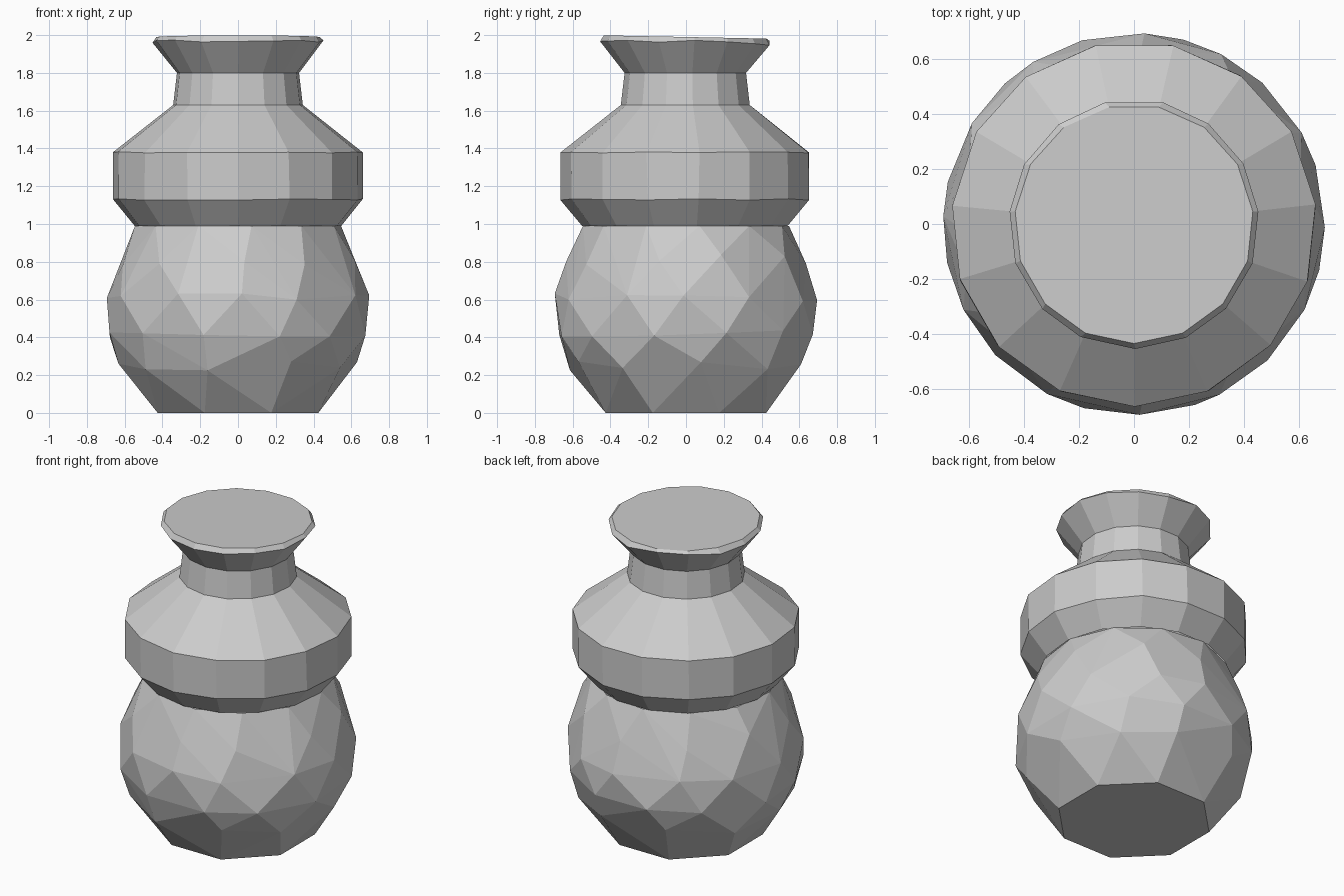
import bpy, bmesh, math, random

random.seed(4)
cube = bpy.data.objects.get("Cube")
if cube:
    bpy.data.objects.remove(cube)

stone = bpy.data.materials.new("plain_grey")
stone.use_nodes = True
GREY = (0.6, 0.6, 0.6, 1)
stone.diffuse_color = GREY
stone.node_tree.nodes["Principled BSDF"].inputs["Base Color"].default_value = GREY


def ring(bm, count, radius, z, turn=0.5, wobble=0.0):
    """Add a circle of vertices, turned by a fraction of one step."""
    verts = []
    for i in range(count):
        a = math.tau * (i + turn + random.uniform(-wobble, wobble)) / count
        dz = random.uniform(-wobble, wobble) * 0.2
        verts.append(bm.verts.new((radius * math.cos(a), radius * math.sin(a), z + dz)))
    return verts


def finish(bm, name):
    bmesh.ops.recalc_face_normals(bm, faces=bm.faces[:])
    mesh = bpy.data.meshes.new(name)
    bm.to_mesh(mesh)
    bm.free()
    mesh.materials.append(stone)
    obj = bpy.data.objects.new(name, mesh)
    bpy.context.collection.objects.link(obj)
    return obj


# Round faceted belly: irregular staggered rings wrapped in a hull, open on top
bm = bmesh.new()
for count, radius, z, turn, wobble in [
    (8, 0.46, 0.0, 0.5, 0), (10, 0.635, 0.25, 0.1, 0.15), (12, 0.695, 0.42, 0.5, 0.12),
    (12, 0.695, 0.61, 0.0, 0.12), (10, 0.635, 0.81, 0.5, 0.15), (12, 0.55, 0.99, 0.25, 0),
]:
    ring(bm, count, radius, z, turn, wobble)
bmesh.ops.convex_hull(bm, input=bm.verts[:])
bmesh.ops.delete(bm, geom=[f for f in bm.faces if f.calc_center_median().z > 0.985], context="FACES")
bmesh.ops.dissolve_limit(bm, angle_limit=0.02, verts=bm.verts[:], edges=bm.edges[:])
finish(bm, "belly")

# Upper body: collar band, sloping shoulder, neck, flared rim and closed top
SIDES = 15
bm = bmesh.new()
profile = [(0.55, 0.99, 0), (0.665, 1.13, 0.02), (0.665, 1.38, 0.02),
           (0.345, 1.63, 0), (0.325, 1.8, 0), (0.455, 1.96, 0.07)]
rings = [ring(bm, SIDES, r, z, 0.25, w) for r, z, w in profile]
rings.append(ring(bm, SIDES, 0.435, 1.99, 0.25, 0))
for low, high in zip(rings, rings[1:]):
    for i in range(SIDES):
        j = (i + 1) % SIDES
        bm.faces.new((low[i], low[j], high[j], high[i]))
lid = bm.faces.new(rings[-1])
for v in lid.verts:
    v.co.z = 1.99 - 0.02 * v.co.y
finish(bm, "collar_neck_and_rim")
